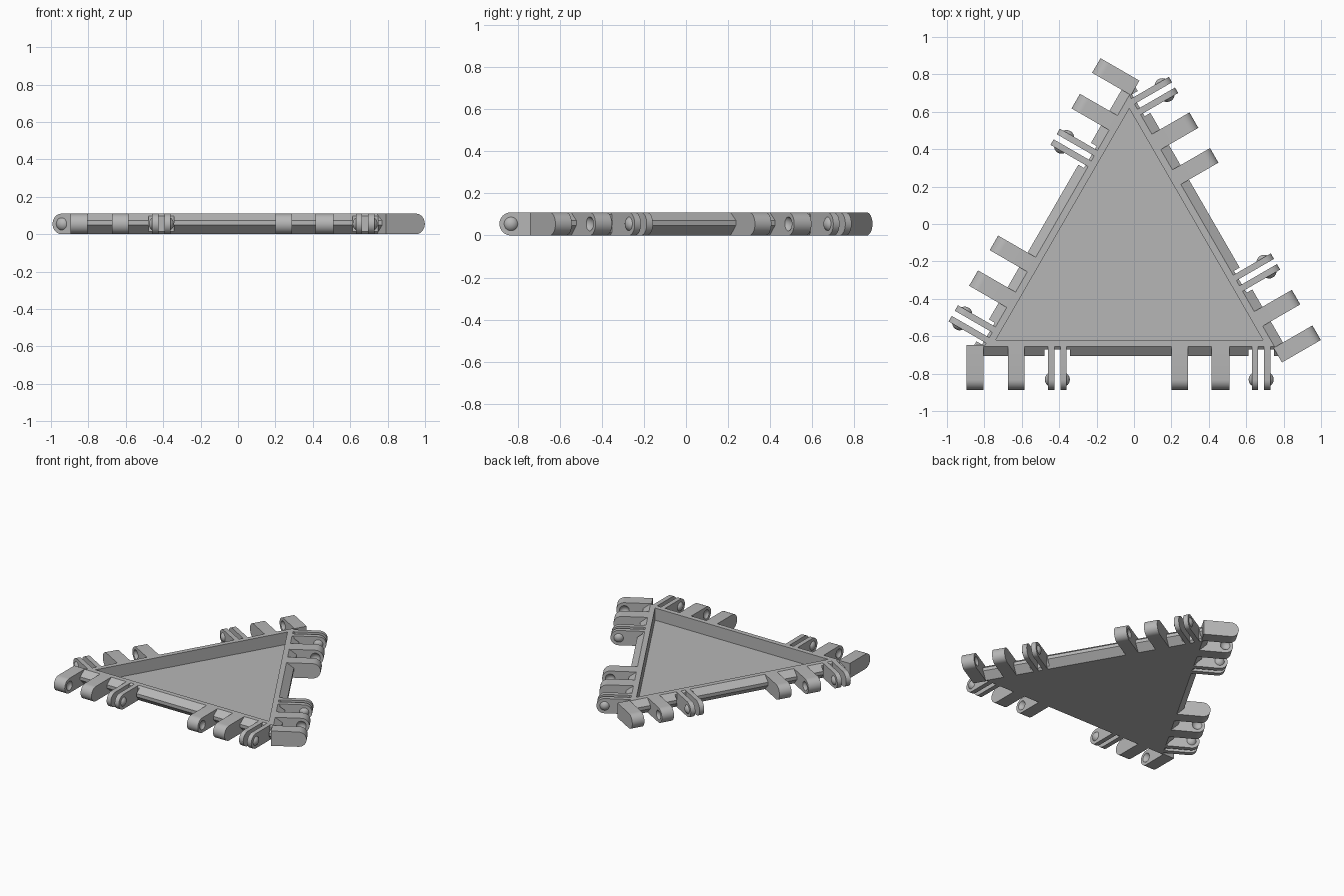
import bpy, bmesh
from math import pi, sin, cos, radians
from mathutils import Matrix, Vector

cube = bpy.data.objects.get("Cube")
if cube:
    bpy.data.objects.remove(cube, do_unlink=True)

grey = bpy.data.materials.new("mid grey plastic")
grey.use_nodes = True
COLOUR = (0.47, 0.47, 0.47, 1)
grey.diffuse_color = COLOUR
grey.node_tree.nodes["Principled BSDF"].inputs["Base Color"].default_value = COLOUR

H, R = 0.11, 0.055           # panel height, knuckle radius
ROOT, PIN = -0.44, -0.625    # knuckle root and pin axis, measured from the centre
CENTRE = Matrix.Translation((-0.025, -0.207, 0))
SIDES = [CENTRE @ Matrix.Rotation(radians(120 * i), 4, 'Z') for i in range(3)]


def make(name, bm, matrix=None):
    bmesh.ops.recalc_face_normals(bm, faces=bm.faces)
    mesh = bpy.data.meshes.new(name)
    bm.to_mesh(mesh)
    bm.free()
    mesh.materials.append(grey)
    ob = bpy.data.objects.new(name, mesh)
    bpy.context.collection.objects.link(ob)
    if matrix:
        ob.matrix_world = matrix
    return ob


def subtract(ob, cutter):
    """Cut one object from another, then drop the cutter."""
    mod = ob.modifiers.new("cut", 'BOOLEAN')
    mod.operation, mod.solver, mod.object = 'DIFFERENCE', 'EXACT', cutter
    bpy.context.view_layer.update()
    graph = bpy.context.evaluated_depsgraph_get()
    mesh = bpy.data.meshes.new_from_object(ob.evaluated_get(graph))
    ob.modifiers.clear()
    ob.data = mesh
    bpy.data.objects.remove(cutter, do_unlink=True)


def smooth(ob):
    bpy.ops.object.select_all(action='DESELECT')
    ob.select_set(True)
    bpy.context.view_layer.objects.active = ob
    bpy.ops.object.shade_smooth_by_angle(angle=radians(35))


def add_sphere(bm, x, radius):
    bmesh.ops.create_uvsphere(bm, u_segments=24, v_segments=16, radius=radius,
                              matrix=Matrix.Translation((x, PIN, R)) @ Matrix.Rotation(pi / 2, 4, 'Y'))


def knuckle(bm, x0, x1):
    """Round-ended bar standing on edge, extruded from x0 to x1."""
    pts = [(ROOT, H)]
    pts += [(PIN - R * sin(a), R + R * cos(a)) for a in [pi * i / 16 for i in range(17)]]
    pts += [(ROOT, 0)]
    face = bm.faces.new([bm.verts.new((x0, y, z)) for y, z in pts])
    ext = bmesh.ops.extrude_face_region(bm, geom=[face])["geom"]
    bmesh.ops.translate(bm, vec=(x1 - x0, 0, 0),
                        verts=[v for v in ext if isinstance(v, bmesh.types.BMVert)])


# Triangular tray: loops of (inradius, height) from the base, over the rim, to the floor
bm = bmesh.new()
rings = []
for r, z in [(0.448, 0), (0.498, 0.048), (0.498, 0.072), (0.448, H), (0.412, H), (0.412, 0.02)]:
    rings.append([bm.verts.new((2 * r * cos(a), 2 * r * sin(a), z))
                  for a in [radians(90 + 120 * i) for i in range(3)]])
for a, b in zip(rings, rings[1:]):
    for i in range(3):
        j = (i + 1) % 3
        bm.faces.new((a[i], a[j], b[j], b[i]))
bm.faces.new(rings[0])
bm.faces.new(rings[-1])
tray = make("triangular_tray", bm, CENTRE)

# Relief pockets behind the spring clips
CLIPS = (-0.385, 0.705)
bm = bmesh.new()
for side in SIDES:
    for x in CLIPS:
        bmesh.ops.create_cube(bm, size=1, matrix=side @ Matrix.Translation((x, -0.513, R))
                              @ Matrix.Diagonal((0.135, 0.1, 0.3, 1)))
subtract(tray, make("pocket_cutter", bm))

# Solid knuckles: start, end, and the side that carries the socket
KNUCKLES = [(-0.87, -0.78, 1), (-0.65, -0.56, -1), (0.225, 0.315, 1), (0.44, 0.535, -1)]
for n, (x0, x1, facing) in enumerate(KNUCKLES):
    bm = bmesh.new()
    knuckle(bm, x0, x1)
    ob = make(f"hinge_knuckle_{n + 1}", bm)
    bm = bmesh.new()
    add_sphere(bm, (x1 if facing > 0 else x0) + facing * 0.022, 0.04)
    subtract(ob, make("socket_cutter", bm))
    smooth(ob)
    for i, side in enumerate(SIDES):
        copy = ob if i == 0 else ob.copy()
        copy.name = f"hinge_knuckle_{n + 1}_side_{i + 1}"
        if i:
            bpy.context.collection.objects.link(copy)
        copy.matrix_world = side

# Spring clips: two thin prongs, each with a domed pin on its outer face
for n, x in enumerate(CLIPS):
    for i, side in enumerate(SIDES):
        bm = bmesh.new()
        for s in (-1, 1):
            knuckle(bm, x + s * 0.016, x + s * 0.05)
            dome = bmesh.new()
            add_sphere(dome, x + s * 0.027, 0.04)
            bmesh.ops.bisect_plane(dome, geom=dome.verts[:] + dome.edges[:] + dome.faces[:],
                                   plane_co=Vector((x + s * 0.045, 0, 0)),
                                   plane_no=Vector((s, 0, 0)), clear_inner=True)
            temp = bpy.data.meshes.new("dome")
            dome.to_mesh(temp)
            dome.free()
            bm.from_mesh(temp)
            bpy.data.meshes.remove(temp)
        smooth(make(f"spring_clip_{n + 1}_side_{i + 1}", bm, side))
